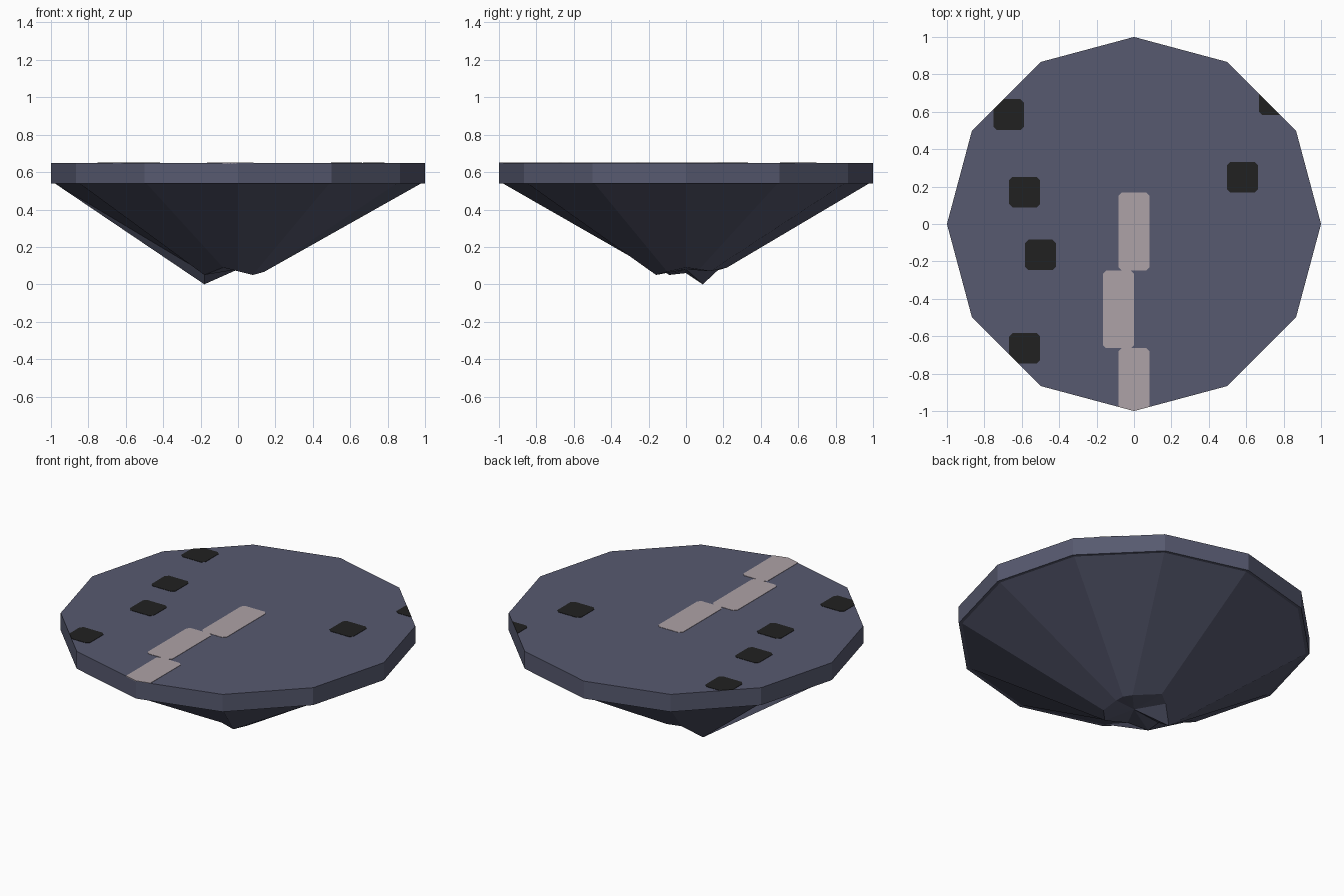
import bpy
import bmesh
import math
from mathutils import Vector

default_cube = bpy.data.objects.get("Cube")
if default_cube:
    bpy.data.objects.remove(default_cube, do_unlink=True)

SIDES = 12
STEP = 2 * math.pi / SIDES
TOP = 0.65
RIM_BOTTOM = 0.54


def make_material(name, colour):
    material = bpy.data.materials.new(name)
    material.use_nodes = True
    material.diffuse_color = (*colour, 1)
    shader = material.node_tree.nodes["Principled BSDF"]
    shader.inputs["Base Color"].default_value = (*colour, 1)
    shader.inputs["Roughness"].default_value = 0.9
    return material


def finish(bm, name, material):
    bmesh.ops.recalc_face_normals(bm, faces=bm.faces)
    mesh = bpy.data.meshes.new(name)
    bm.to_mesh(mesh)
    bm.free()
    mesh.materials.append(material)
    obj = bpy.data.objects.new(name, mesh)
    bpy.context.collection.objects.link(obj)
    return obj


def circle(bm, radius, z):
    return [bm.verts.new((radius * math.cos(i * STEP), radius * math.sin(i * STEP), z))
            for i in range(SIDES)]


def bridge(bm, lower, upper):
    for i in range(SIDES):
        j = (i + 1) % SIDES
        bm.faces.new((lower[i], lower[j], upper[j], upper[i]))


def chamfered_plate(name, centre, size, material, cut=0.018):
    """Thin rectangle with clipped corners, trimmed to the outline of the disc."""
    bm = bmesh.new()
    half_x, half_y = size[0] / 2, size[1] / 2
    corners = []
    for sx, sy in ((1, 1), (-1, 1), (-1, -1), (1, -1)):
        pair = [(sx * half_x, sy * (half_y - cut)), (sx * (half_x - cut), sy * half_y)]
        corners += pair if sx == sy else pair[::-1]
    bm.faces.new([bm.verts.new((centre[0] + x, centre[1] + y, TOP)) for x, y in corners])
    # Trim against each side of the disc
    for i in range(SIDES):
        angle = (i + 0.5) * STEP
        normal = Vector((math.cos(angle), math.sin(angle), 0))
        bmesh.ops.bisect_plane(bm, geom=bm.verts[:] + bm.edges[:] + bm.faces[:],
                               plane_co=normal * math.cos(STEP / 2),
                               plane_no=normal, clear_outer=True)
    # Thickness downward into the ground
    solid = bmesh.ops.extrude_face_region(bm, geom=bm.faces[:], use_keep_orig=True)
    lowered = [v for v in solid["geom"] if isinstance(v, bmesh.types.BMVert)]
    bmesh.ops.translate(bm, verts=lowered, vec=(0, 0, -0.005))
    return finish(bm, name, material)


stone = make_material("slate purple stone", (0.095, 0.101, 0.16))
path_stone = make_material("pale pink path", (0.42, 0.36, 0.385))
dark = make_material("charcoal slab", (0.015, 0.015, 0.015))

# Flat ground disc
bm = bmesh.new()
bottom, top = circle(bm, 1, RIM_BOTTOM), circle(bm, 1, TOP - 0.002)
bridge(bm, bottom, top)
bm.faces.new(top)
bm.faces.new(bottom[::-1])
finish(bm, "ground_disc", stone)

# Rocky underside tapering to an uneven broken end
broken_end = [
    (0.13, 0, 0.09), (0.14, 0.07, 0.08), (0.12, 0.13, 0.07), (-0.02, 0.22, 0.09),
    (-0.09, 0.17, 0.075), (-0.18, 0.09, 0), (-0.18, 0, 0.06), (-0.18, -0.09, 0.05),
    (-0.08, -0.15, 0.09), (0, -0.16, 0.07), (0.08, -0.16, 0.05), (0.14, -0.1, 0.067),
]
bm = bmesh.new()
collar = circle(bm, 0.98, RIM_BOTTOM)
ragged = [bm.verts.new(point) for point in broken_end]
bridge(bm, ragged, collar)
bm.faces.new(collar)
core = bm.verts.new((0, 0, 0.08))
for i in range(SIDES):
    bm.faces.new((core, ragged[(i + 1) % SIDES], ragged[i]))
finish(bm, "rock_underside", stone)

# Staggered path running to the front edge
for i, x in enumerate((0, -0.083, 0)):
    chamfered_plate(f"path_slab_{i + 1}", (x, -0.04 - i * 0.416), (0.168, 0.416), path_stone)

# Dark square slabs scattered on the ground
slab_centres = [(-0.67, 0.585), (-0.585, 0.17), (-0.5, -0.165),
                (-0.585, -0.665), (0.58, 0.25), (0.75, 0.665)]
for i, centre in enumerate(slab_centres):
    chamfered_plate(f"dark_slab_{i + 1}", centre, (0.164, 0.164), dark)
